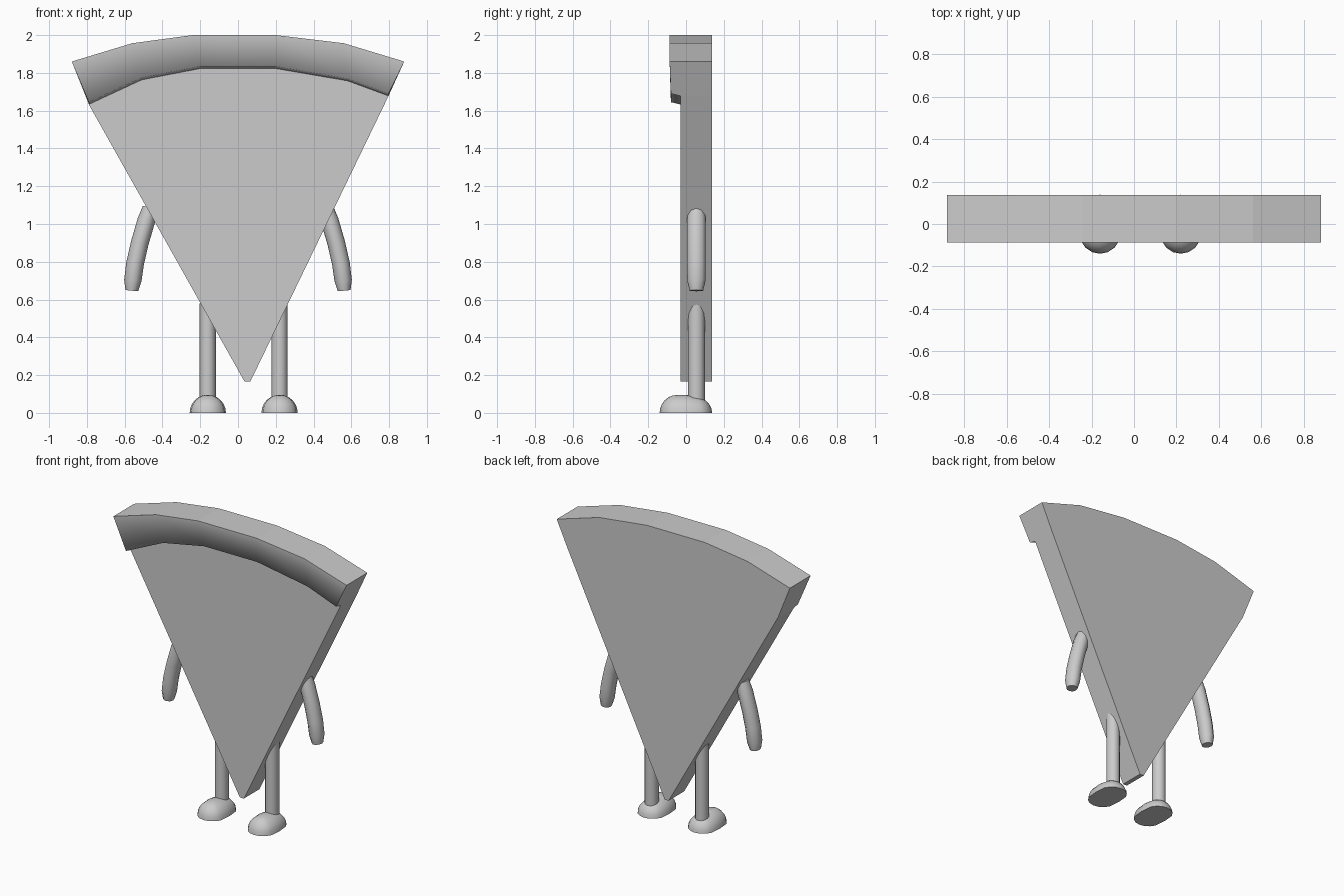
import bpy, bmesh
from math import sin, cos, pi
from mathutils import Vector

if "Cube" in bpy.data.objects:
    bpy.data.objects.remove(bpy.data.objects["Cube"])


def finish(bm, name, angle=None):
    bmesh.ops.recalc_face_normals(bm, faces=bm.faces[:])
    me = bpy.data.meshes.new(name)
    bm.to_mesh(me)
    bm.free()
    ob = bpy.data.objects.new(name, me)
    bpy.context.collection.objects.link(ob)
    if angle:
        bpy.ops.object.select_all(action='DESELECT')
        ob.select_set(True)
        bpy.context.view_layer.objects.active = ob
        bpy.ops.object.shade_smooth_by_angle(angle=angle)
    return ob


def tube(name, path, ry_scale=1.0, sides=10, y=0.055):
    """Round tube along (x, z, radius) points in a plane of constant y."""
    bm = bmesh.new()
    rings = []
    for i, (x, z, r) in enumerate(path):
        a, b = path[max(i - 1, 0)], path[min(i + 1, len(path) - 1)]
        t = Vector((b[0] - a[0], 0, b[1] - a[1])).normalized()
        n = Vector((-t.z, 0, t.x))
        rings.append([bm.verts.new(Vector((x, y, z)) + n * r * cos(2 * pi * k / sides)
                      + Vector((0, r * ry_scale * sin(2 * pi * k / sides), 0)))
                      for k in range(sides)])
    for p, q in zip(rings, rings[1:]):
        for k in range(sides):
            j = (k + 1) % sides
            bm.faces.new((p[k], p[j], q[j], q[k]))
    bm.faces.new(rings[0])
    bm.faces.new(rings[-1])
    return finish(bm, name, 0.9)


# Wedge body with raised crust along the top arc
outer = [(-.88, 1.86), (-.56, 1.957), (-.24, 2), (.2, 2), (.56, 1.957), (.88, 1.86)]
inner = [(-.79, 1.645), (-.51, 1.775), (-.2, 1.835), (.2, 1.835), (.58, 1.77), (.797, 1.69)]
tip = [(.065, .165), (.035, .165)]
bm = bmesh.new()


def row(points, y, dz=0):
    return [bm.verts.new((x, y, z + dz)) for x, z in points]


back = row(outer, .137)
back_kink = row([inner[-1], inner[0]], .137, -.01)
back_tip = row(tip, .137)
crust_out = row(outer, -.087)
crust_in = row(inner, -.08)
base = row(inner, -.03, -.012)
front_tip = row(tip, -.03)
for a, b, smooth in ((back, crust_out, False), (crust_out, crust_in, True), (crust_in, base, True)):
    for i in range(5):
        bm.faces.new((a[i], a[i + 1], b[i + 1], b[i])).smooth = smooth
bm.faces.new(base + front_tip)
bm.faces.new(back + [back_kink[0]] + back_tip + [back_kink[1]])
bm.faces.new(front_tip + back_tip[::-1])
for end, s in ((-1, 0), (0, 1)):
    bm.faces.new((back[end], crust_out[end], crust_in[end], base[end], back_kink[s]))
    bm.faces.new((base[end], front_tip[s], back_tip[s], back_kink[s]))
finish(bm, "slice_with_crust")

# Arms, legs and feet
for side, label in ((-1, "left"), (1, "right")):
    arm = [(.465, 1.085, .04), (.485, 1.02, .047), (.52, .9, .047),
           (.545, .79, .047), (.557, .7, .046), (.562, .647, .034)]
    tube(label + "_arm", [(side * x, z, r) for x, z, r in arm], 1.1)

    lx = .03 + side * .19
    tube(label + "_leg", [(lx, .05, .043), (lx, .58, .043)], 1.05, 12)

    # Foot: half sphere stretched along y
    bm = bmesh.new()
    bmesh.ops.create_uvsphere(bm, u_segments=16, v_segments=12, radius=.096)
    bmesh.ops.bisect_plane(bm, geom=bm.verts[:] + bm.edges[:] + bm.faces[:], dist=1e-5,
                           plane_co=(0, 0, 0), plane_no=(0, 0, -1), clear_outer=True)
    bmesh.ops.holes_fill(bm, edges=[e for e in bm.edges if e.is_boundary])
    for v in bm.verts:
        if v.co.y < -.001:
            v.co.y -= .044
        elif v.co.y > .001:
            v.co.y += .042
            v.co.z *= .9
        v.co.x += lx
    finish(bm, label + "_foot", 0.9)
